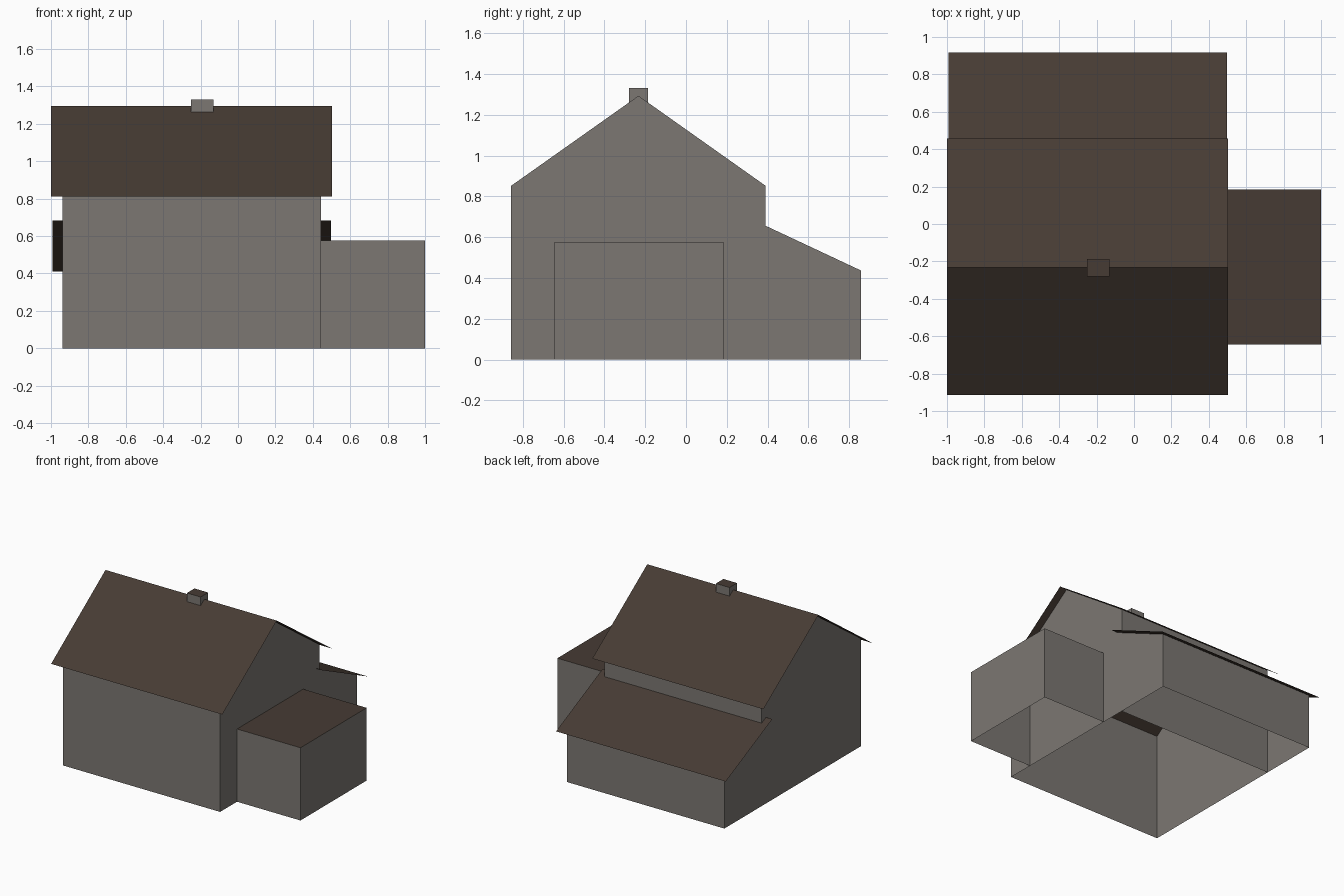
import bpy
import bmesh

cube = bpy.data.objects.get("Cube")
if cube:
    bpy.data.objects.remove(cube, do_unlink=True)


def make_material(name, color):
    mat = bpy.data.materials.new(name)
    mat.use_nodes = True
    mat.diffuse_color = (*color, 1)
    mat.node_tree.nodes["Principled BSDF"].inputs["Base Color"].default_value = (*color, 1)
    return mat


WALL = make_material("stone_grey", (0.20, 0.185, 0.17))
ROOF = make_material("dark_brown", (0.062, 0.044, 0.034))


def build(name, faces, mats):
    """Make a mesh from corner loops; faces turned upward take the last material."""
    bm = bmesh.new()
    for corners in faces:
        bm.faces.new([bm.verts.new(c) for c in corners])
    bmesh.ops.remove_doubles(bm, verts=bm.verts, dist=0.0001)
    bm.normal_update()
    for f in bm.faces:
        f.material_index = len(mats) - 1 if abs(f.normal.z) > 0.5 else 0
    mesh = bpy.data.meshes.new(name)
    bm.to_mesh(mesh)
    bm.free()
    for m in mats:
        mesh.materials.append(m)
    obj = bpy.data.objects.new(name, mesh)
    bpy.context.collection.objects.link(obj)
    return obj


def sheet(name, path, x0, x1, mats):
    """Extrude a (y, z) path along x as thin strips."""
    strips = [[(x0, *a), (x1, *a), (x1, *b), (x0, *b)] for a, b in zip(path, path[1:])]
    return build(name, strips, mats)


def open_box(name, x0, x1, y0, y1, z0, z1):
    """Walls with a flat brown top and no floor."""
    ring = [(x0, y0), (x1, y0), (x1, y1), (x0, y1)]
    faces = [[(*a, z0), (*b, z0), (*b, z1), (*a, z1)]
             for a, b in zip(ring, ring[1:] + ring[:1])]
    faces.append([(*p, z1) for p in ring])
    return build(name, faces, [WALL, ROOF])


X0, X1 = -0.937, 0.443            # house ends
FRONT, RIDGE, REAR, BACK = -0.857, -0.233, 0.39, 0.857
EAVE, PEAK = 0.852, 1.293

# Gable ends, each one flat outline including the lean-to side
profile = [(FRONT, 0), (REAR, 0), (BACK, 0), (BACK, 0.437), (REAR, 0.656),
           (REAR, EAVE), (RIDGE, PEAK), (FRONT, EAVE)]
build("gable_left", [[(X1, y, z) for y, z in profile]], [WALL])
build("gable_right", [[(X0, y, z) for y, z in reversed(profile)]], [WALL])

# Long walls
sheet("front_wall", [(FRONT, EAVE), (FRONT, 0)], X0, X1, [WALL])
sheet("rear_wall", [(REAR, 0), (REAR, EAVE)], X0, X1, [WALL])
sheet("lean_to_wall", [(BACK, 0), (BACK, 0.437)], X0, X1, [WALL])

# Overhanging roofs
sheet("main_roof", [(-0.915, 0.811), (RIDGE, 1.296), (0.457, 0.811)], -1, 0.503, [ROOF])
sheet("lean_to_roof", [(0.335, 0.684), (0.918, 0.411)], -0.992, 0.498, [ROOF])

# Side annex and chimney
open_box("annex", X1, 1, -0.645, 0.185, 0, 0.577)
open_box("chimney", -0.252, -0.132, -0.28, -0.186, 1.2, 1.331)
